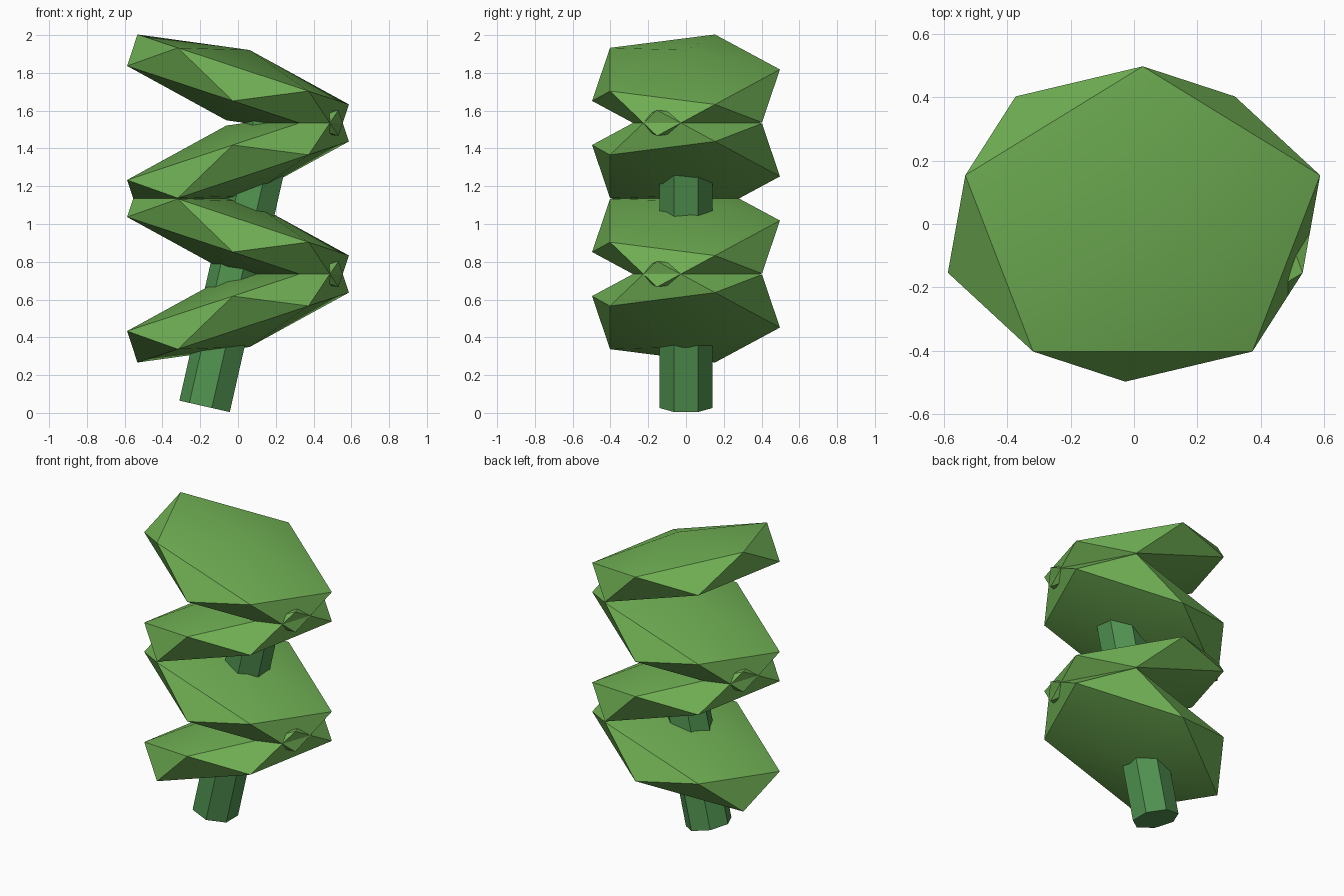
import bpy
import bmesh
from math import radians, pi
from mathutils import Matrix, Vector

cube = bpy.data.objects.get("Cube")
if cube:
    bpy.data.objects.remove(cube, do_unlink=True)


def make_material(name, color):
    mat = bpy.data.materials.new(name)
    mat.use_nodes = True
    mat.diffuse_color = color
    bsdf = mat.node_tree.nodes["Principled BSDF"]
    bsdf.inputs["Base Color"].default_value = color
    bsdf.inputs["Roughness"].default_value = 0.9
    return mat


def add_part(name, bm, mat):
    mesh = bpy.data.meshes.new(name)
    bm.to_mesh(mesh)
    bm.free()
    mesh.materials.append(mat)
    obj = bpy.data.objects.new(name, mesh)
    bpy.context.collection.objects.link(obj)
    bpy.ops.object.select_all(action="DESELECT")
    obj.select_set(True)
    bpy.context.view_layer.objects.active = obj
    bpy.ops.object.shade_smooth_by_angle(angle=radians(30))
    return obj


leaf_green = make_material("leaf green", (0.162, 0.434, 0.089, 1))
stem_green = make_material("stem green", (0.08, 0.288, 0.08, 1))

# Foliage: four flattened icosahedra, tilted alternately left and right
TILT = radians(18.3)
PAD_SCALE = Matrix.Diagonal((0.693, 0.556, 0.196, 1))
for i in range(4):
    angle = TILT if i % 2 else pi - TILT
    bm = bmesh.new()
    bmesh.ops.create_icosphere(bm, subdivisions=1, radius=1)
    place = Matrix.Translation((0, 0, 0.535 + 0.4 * i))
    bm.transform(place @ Matrix.Rotation(angle, 4, "Y") @ PAD_SCALE
                 @ Matrix.Rotation(pi / 2, 4, "Z"))
    add_part(f"foliage_tier_{i + 1}", bm, leaf_green)

# Stem: one leaning seven-sided rod running up through the tiers
base = Vector((-0.17, 0, 0.033))
lean = radians(12.8)
length = 1.67
bm = bmesh.new()
bmesh.ops.create_cone(bm, cap_ends=True, segments=7, radius1=0.144,
                      radius2=0.144, depth=length)
# turn the rod so that one corner points to -x
corner = bm.verts[:][0].co
turn = pi - Vector((corner.x, corner.y)).angle_signed(Vector((1, 0)))
bm.transform(Matrix.Translation(base) @ Matrix.Rotation(lean, 4, "Y")
             @ Matrix.Translation((0, 0, length / 2))
             @ Matrix.Rotation(turn, 4, "Z"))
add_part("stem", bm, stem_green)
